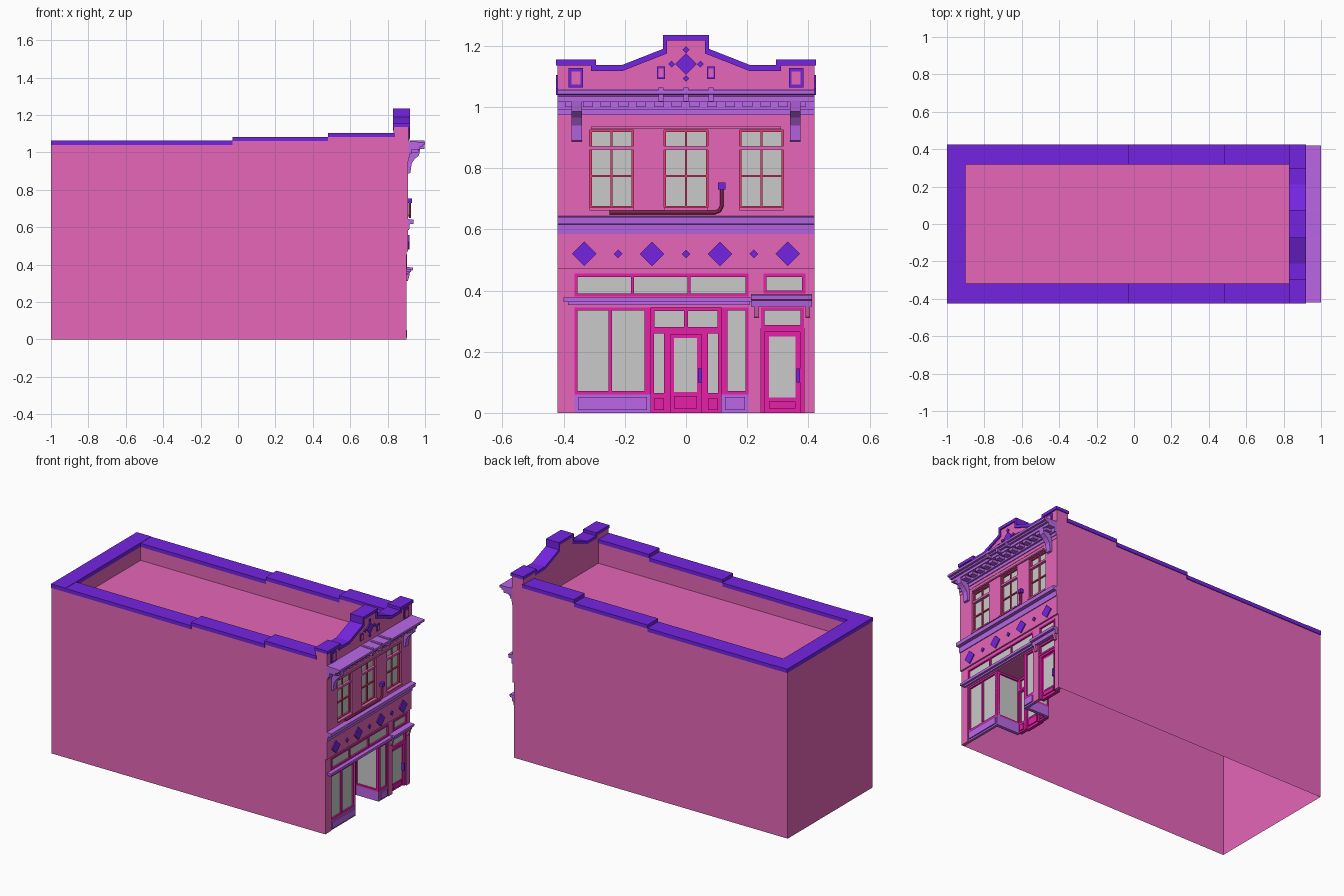
import bpy, bmesh, math
from mathutils import Matrix

cube = bpy.data.objects.get("Cube")
if cube:
    bpy.data.objects.remove(cube, do_unlink=True)


def material(name, *srgb):
    col = [(c / 12.92 if c < 0.04 else ((c + 0.055) / 1.055) ** 2.4) for c in srgb] + [1]
    m = bpy.data.materials.new(name)
    m.use_nodes = True
    m.diffuse_color = col
    m.node_tree.nodes["Principled BSDF"].inputs["Base Color"].default_value = col
    return m


PINK = material("pink wall", 0.90, 0.40, 0.725)
VIOLET = material("violet coping", 0.46, 0.14, 0.89)
LILAC = material("lilac trim", 0.735, 0.405, 0.91)
MAGENTA = material("magenta joinery", 0.92, 0.12, 0.67)
RED = material("red sash", 0.97, 0.25, 0.48)
GLASS = material("grey glass", 0.79, 0.79, 0.79)
MAROON = material("maroon pipe", 0.50, 0.13, 0.28)


def finish(name, bm, mat):
    bmesh.ops.recalc_face_normals(bm, faces=bm.faces)
    me = bpy.data.meshes.new(name)
    bm.to_mesh(me)
    bm.free()
    me.materials.append(mat)
    ob = bpy.data.objects.new(name, me)
    bpy.context.collection.objects.link(ob)


def boxes(name, mat, items, M=Matrix()):
    """Each item is x0, x1, y0, y1, z0, z1."""
    bm = bmesh.new()
    for x0, x1, y0, y1, z0, z1 in items:
        T = Matrix.Translation(((x0 + x1) / 2, (y0 + y1) / 2, (z0 + z1) / 2))
        bmesh.ops.create_cube(bm, size=1, matrix=M @ T @ Matrix.Diagonal((x1 - x0, y1 - y0, z1 - z0, 1)))
    finish(name, bm, mat)


def prism(name, mat, pts, axis, spans):
    """Extrude a profile along an axis over each span."""
    place = {"x": lambda p, t: (t, p[0], p[1]), "y": lambda p, t: (p[0], t, p[1])}[axis]
    bm = bmesh.new()
    for a, b in spans:
        lo = [bm.verts.new(place(p, a)) for p in pts]
        hi = [bm.verts.new(place(p, b)) for p in pts]
        bm.faces.new(lo)
        bm.faces.new(hi)
        for i in range(len(pts)):
            j = (i + 1) % len(pts)
            bm.faces.new((lo[i], lo[j], hi[j], hi[i]))
    finish(name, bm, mat)


def pierced_wall(name, mat, x0, x1, z0, z1, holes):
    """Wall slab with rectangular openings (y0, y1, z0, z1)."""
    ys = sorted({-0.42, 0.42, *[v for h in holes for v in h[:2]]})
    zs = sorted({z0, z1, *[v for h in holes for v in h[2:]]})
    bm = bmesh.new()
    for a, b in zip(ys, ys[1:]):
        for c, d in zip(zs, zs[1:]):
            y, z = (a + b) / 2, (c + d) / 2
            if not any(h[0] < y < h[1] and h[2] < z < h[3] for h in holes):
                bm.faces.new([bm.verts.new((x1, *p)) for p in ((a, c), (b, c), (b, d), (a, d))])
    bmesh.ops.remove_doubles(bm, verts=bm.verts, dist=1e-4)
    ext = bmesh.ops.extrude_face_region(bm, geom=bm.faces[:], use_keep_orig=True)
    for v in ext["geom"]:
        if isinstance(v, bmesh.types.BMVert):
            v.co.x = x0
    finish(name, bm, mat)


def window(name, mat, x, hole, w, ybars=(), zbars=(), M=Matrix()):
    """Framed pane; bars sit at the given y or z positions."""
    y0, y1, z0, z1 = hole
    f, g = x - 0.02, x
    parts = [(f, g, y0, y0 + w, z0, z1), (f, g, y1 - w, y1, z0, z1),
             (f, g, y0, y1, z0, z0 + w), (f, g, y0, y1, z1 - w, z1)]
    parts += [(f, g - 0.002, y - w / 2, y + w / 2, z0, z1) for y in ybars]
    parts += [(f, g - 0.002, y0, y1, z - w / 2, z + w / 2) for z in zbars]
    boxes(name + "_frame", mat, parts, M)
    boxes(name + "_glass", GLASS, [(x - 0.016, x - 0.010, y0, y1, z0, z1)], M)


def diamonds(name, mat, x, items):
    bm = bmesh.new()
    for y, z, r in items:
        T = Matrix.Translation((x, y, z)) @ Matrix.Rotation(math.pi / 4, 4, "X")
        bmesh.ops.create_cube(bm, size=1, matrix=T @ Matrix.Diagonal((0.009, r * 1.414, r * 1.414, 1)))
    finish(name, bm, mat)


# Main shell, open underneath and at the facade end
FLOOR = 0.955
bm = bmesh.new()
bmesh.ops.create_cube(bm, size=1, matrix=Matrix.Translation((-0.06, 0, FLOOR / 2)) @ Matrix.Diagonal((1.88, 0.84, FLOOR, 1)))
bm.normal_update()
bmesh.ops.delete(bm, geom=[f for f in bm.faces if f.normal.z < -0.5 or f.normal.x > 0.5], context="FACES")
finish("building_shell", bm, PINK)

# Stepped roof walls and their coping
walls, caps = [(-1, -0.9, -0.42, 0.42, FLOOR, 1.04)], [(-1, -0.9, -0.425, 0.425, 1.04, 1.065)]
for x0, x1, z in ((-1, -0.03, 1.04), (-0.03, 0.48, 1.06), (0.48, 0.84, 1.082)):
    for s in (-1, 1):
        a, b = sorted((s * 0.32, s * 0.42))
        walls.append((x0, x1, a, b, FLOOR, z))
        a, b = sorted((s * 0.318, s * 0.425))
        caps.append((x0, x1, a, b, z, z + 0.023))
boxes("roof_walls", PINK, walls)
boxes("roof_coping", VIOLET, caps)

# Shaped front gable with coping
top = [(0.425, 1.155), (0.295, 1.155), (0.295, 1.137), (0.21, 1.137), (0.075, 1.19), (0.075, 1.235)]
low = [(0.425, 1.136), (0.31, 1.136), (0.31, 1.118), (0.207, 1.118), (0.062, 1.175), (0.062, 1.217)]
mirror = lambda pts: pts + [(-y, z) for y, z in reversed(pts)]
prism("gable_wall", PINK, mirror([(0.42, FLOOR), (0.42, 1.136)] + low[1:]), "x", [(0.832, 0.912)])
prism("gable_coping", VIOLET, mirror(top) + mirror(low)[::-1], "x", [(0.83, 0.92)])

# Gable ornaments
diamonds("gable_diamonds", VIOLET, 0.914, [(0, 1.14, 0.035), (-0.047, 1.14, 0.011), (0.047, 1.14, 0.011),
                                           (0, 1.187, 0.011), (0, 1.093, 0.011)])
for s in (-1, 1):
    for y, z, w, h in ((0.082, 1.112, 0.013, 0.021), (0.36, 1.095, 0.024, 0.032)):
        side = "left" if s > 0 else "right"
        boxes("gable_panel_" + side, VIOLET, [(0.91, 0.918, s * y - w, s * y + w, z - h, z + h)])
        boxes("gable_panel_centre_" + side, PINK,
              [(0.91, 0.92, s * y - w * 0.6, s * y + w * 0.6, z - h * 0.65, z + h * 0.65)])

# Facade walls with openings
upper = [(c - 0.072, c + 0.072, 0.67, 0.925) for c in (-0.243, 0, 0.247)]
shop, side_door = (-0.365, 0.205, 0, 0.345), (0.245, 0.385, 0, 0.345)
shop_light, door_light = (-0.365, 0.205, 0.38, 0.455), (0.253, 0.39, 0.39, 0.455)
pierced_wall("lower_facade", PINK, 0.88, 0.90, 0, 0.47, [shop, side_door, shop_light, door_light])
pierced_wall("upper_facade", PINK, 0.88, 0.91, 0.47, 1.04, upper)

# Upper windows, sills and lintels
for h in upper:
    c = (h[0] + h[1]) / 2
    window("upper_window", RED, 0.90, h, 0.007, [c], [0.775])
    boxes("window_rail", PINK, [(0.88, 0.906, h[0], h[1], 0.86, 0.873)])
    boxes("window_sill", PINK, [(0.88, 0.918, h[0], h[1], 0.662, 0.672)])
boxes("window_lintel", PINK, [(0.905, 0.917, -0.31, 0.31, 0.928, 0.936)])

# Cornice, dentils and brackets
prism("cornice", LILAC, [(0.905, 0.974), (0.917, 0.974), (0.917, 0.992), (0.928, 0.992), (0.928, 1.016), (0.972, 1.016),
                         (0.972, 1.032), (0.985, 1.032), (0.988, 1.04), (1.0, 1.042), (1.0, 1.055), (0.905, 1.06)],
      "y", [(-0.42, 0.42)])
boxes("dentils", LILAC, [(0.92, 0.966, -0.395 + i * 0.058, -0.362 + i * 0.058, 1.0, 1.018) for i in range(14)])
prism("cornice_brackets", LILAC, [(0.905, 0.885), (0.922, 0.89), (0.928, 0.94), (0.945, 0.965), (0.968, 0.985),
                                  (0.975, 1.022), (0.905, 1.022)], "y",
      [(s * 0.357 - 0.017, s * 0.357 + 0.017) for s in (-1, 1)])
boxes("cornice_blocks", LILAC, [(0.92, 0.997, y - 0.008, y + 0.008, 1.018, 1.063) for y in (-0.082, 0, 0.082)])

# Middle ledge and diamond frieze
prism("middle_ledge", LILAC, [(0.9, 0.585), (0.915, 0.585), (0.918, 0.616), (0.938, 0.618), (0.94, 0.64), (0.9, 0.645)],
      "y", [(-0.42, 0.42)])
diamonds("frieze_diamonds", VIOLET, 0.912, [(y, 0.52, 0.04) for y in (-0.333, -0.111, 0.111, 0.333)])
diamonds("frieze_small_diamonds", VIOLET, 0.911, [(y, 0.52, 0.014) for y in (-0.222, 0, 0.222)])

# Bent pipe with end box
cu = bpy.data.curves.new("pipe", "CURVE")
cu.dimensions, cu.bevel_depth, cu.bevel_resolution = "3D", 0.007, 1
sp = cu.splines.new("POLY")
path = [(-0.25, 0.655), (0.095, 0.655), (0.11, 0.662), (0.117, 0.677), (0.117, 0.74)]
sp.points.add(len(path) - 1)
for p, (y, z) in zip(sp.points, path):
    p.co = (0.919, y, z, 1)
cu.materials.append(MAROON)
bpy.context.collection.objects.link(bpy.data.objects.new("pipe", cu))
boxes("pipe_box", VIOLET, [(0.908, 0.93, 0.105, 0.129, 0.73, 0.753)])

# Shop ledge, fanlights and side door hood
boxes("shop_ledge", LILAC, [(0.88, 0.925, -0.40, 0.215, 0.362, 0.378), (0.88, 0.912, -0.385, 0.21, 0.352, 0.363)])
window("shop_fanlight", MAGENTA, 0.903, shop_light, 0.01, [-0.175, 0.01])
window("door_fanlight", MAGENTA, 0.903, door_light, 0.01)
prism("door_hood", LILAC, [(0.89, 0.347), (0.917, 0.347), (0.92, 0.368), (0.934, 0.37), (0.936, 0.385), (0.89, 0.388)],
      "y", [(0.212, 0.412)])
prism("hood_brackets", PINK, [(0.89, 0.31), (0.908, 0.313), (0.918, 0.347), (0.89, 0.347)], "y",
      [(0.222, 0.238), (0.39, 0.406)])

# Display windows on panelled bases
for name, y0, y1, bars in (("large_display", -0.365, -0.115, [-0.248]), ("small_display", 0.115, 0.205, [])):
    window(name, MAGENTA, 0.896, (y0, y1, 0.06, 0.345), 0.011, bars)
    boxes(name + "_base", LILAC, [(0.88, 0.896, y0, y1, 0, 0.06)])
    boxes(name + "_base_panel", LILAC, [(0.89, 0.903, y0 + 0.012, y1 - 0.012, 0.01, 0.052)])

# Recessed entrance: glazed returns, then a flat inner front
BACK, DEPTH = 0.73, 0.165
for s, x in ((1, BACK + DEPTH), (-1, BACK)):
    M = Matrix.Translation((x, -0.115 * s, 0)) @ Matrix.Rotation(s * math.pi / 2, 4, "Z")
    window("entrance_return", MAGENTA, 0.0, (0, DEPTH, 0.06, 0.345), 0.011, M=M)
    boxes("entrance_return_base", LILAC, [(-0.02, 0.0, 0, DEPTH, 0, 0.06)], M)
    a, b = sorted((s * 0.062, s * 0.115))
    window("entrance_side_light", MAGENTA, BACK + 0.008, (a, b, 0.055, 0.27), 0.01)
    boxes("entrance_side_base", MAGENTA, [(BACK - 0.012, BACK + 0.008, a, b, 0, 0.055),
                                          (BACK, BACK + 0.014, a + 0.01, b - 0.01, 0.01, 0.047)])
window("entrance_fanlight", MAGENTA, BACK + 0.01, (-0.115, 0.115, 0.268, 0.345), 0.012, [0])
boxes("entrance_ceiling", PINK, [(BACK - 0.01, 0.89, -0.117, 0.117, 0.345, 0.351)])


def door(name, x, y0, y1, z1, glass, hy):
    """Door leaf with glazing, kick panel and handle."""
    g0, g1, h0, h1 = glass
    boxes(name + "_leaf", MAGENTA, [(x - 0.02, x, y0, y1, 0, z1)])
    boxes(name + "_glass", GLASS, [(x - 0.003, x + 0.003, g0, g1, h0, h1)])
    boxes(name + "_stiles", MAGENTA, [(x, x + 0.012, y0, y0 + 0.012, 0, z1), (x, x + 0.012, y1 - 0.012, y1, 0, z1),
                                      (x, x + 0.012, y0, y1, z1 - 0.012, z1)])
    boxes(name + "_kick_panel", MAGENTA, [(x, x + 0.007, g0, g1, 0.015, h0 - 0.012)])
    boxes(name + "_handle", VIOLET, [(x, x + 0.018, hy - 0.006, hy + 0.006, 0.1, 0.145)])


door("entrance_door", BACK, -0.062, 0.062, 0.268, (-0.04, 0.036, 0.068, 0.245), 0.046)
door("side_door", 0.88, 0.245, 0.385, 0.277, (0.272, 0.358, 0.05, 0.25), 0.367)
window("side_door_fanlight", MAGENTA, 0.896, (0.245, 0.385, 0.277, 0.345), 0.011)
